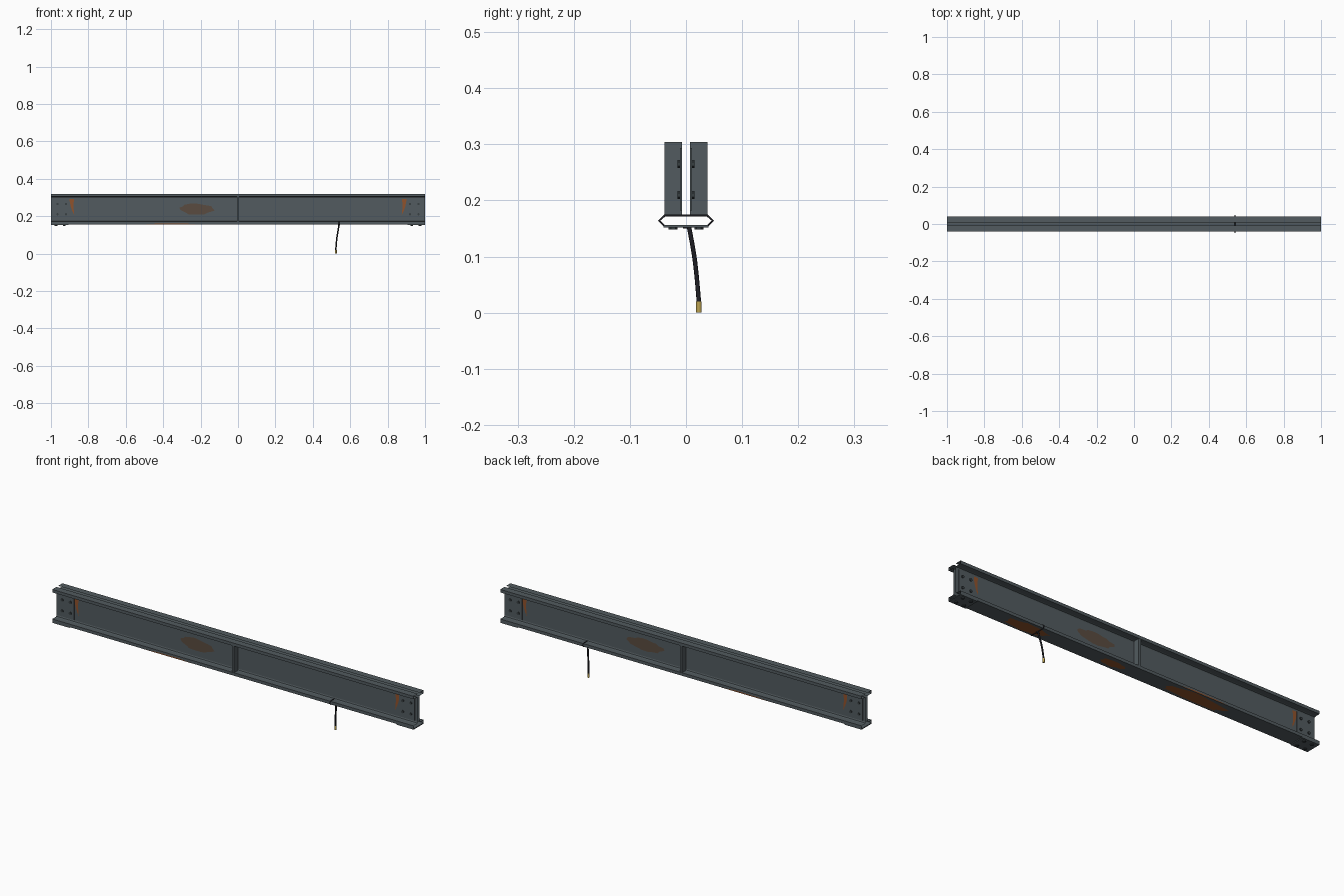
import bpy, bmesh, math, random
from mathutils import Vector

if "Cube" in bpy.data.objects:
    bpy.data.objects.remove(bpy.data.objects["Cube"])

random.seed(4)

def mat(name, c):
    m = bpy.data.materials.new(name)
    m.diffuse_color = (*c, 1)
    m.use_nodes = True
    m.node_tree.nodes["Principled BSDF"].inputs["Base Color"].default_value = m.diffuse_color
    return m

STEEL = mat("steel", (0.085, 0.105, 0.115))
DARK = mat("dark_bolt", (0.04, 0.05, 0.055))
RUST = mat("rust", (0.28, 0.085, 0.025))
STAIN = mat("rust_stain", (0.10, 0.07, 0.05))
RUBBER = mat("rubber", (0.015, 0.015, 0.02))
BRASS = mat("brass", (0.5, 0.36, 0.08))

def finish(name, bm, m):
    me = bpy.data.meshes.new(name)
    bm.to_mesh(me)
    bm.free()
    ob = bpy.data.objects.new(name, me)
    bpy.context.collection.objects.link(ob)
    me.materials.append(m)
    return ob

def box(name, lo, hi, m=STEEL):
    bm = bmesh.new()
    bmesh.ops.create_cube(bm, size=1)
    for v in bm.verts:
        v.co = Vector([(a + b) / 2 + c * (b - a) for a, b, c in zip(lo, hi, v.co)])
    return finish(name, bm, m)

def rod(name, p, q, r, sides, m):
    p, q = Vector(p), Vector(q)
    bm = bmesh.new()
    bmesh.ops.create_cone(bm, cap_ends=True, segments=sides, radius1=r, radius2=r, depth=(q - p).length)
    bm.transform((q - p).to_track_quat('Z', 'Y').to_matrix().to_4x4())
    bmesh.ops.translate(bm, verts=bm.verts, vec=(p + q) / 2)
    return finish(name, bm, m)

def patch(name, pts, m):
    bm = bmesh.new()
    bm.faces.new([bm.verts.new(p) for p in pts])
    return finish(name, bm, m)

def tube(name, pts, r, m, cyclic=False, kind='POLY'):
    cu = bpy.data.curves.new(name, 'CURVE')
    cu.dimensions = '3D'
    cu.bevel_depth, cu.bevel_resolution, cu.use_fill_caps = r, 2, True
    sp = cu.splines.new(kind)
    sp.points.add(len(pts) - 1)
    for s, p in zip(sp.points, pts):
        s.co = (*p, 1)
    sp.use_cyclic_u = cyclic
    if kind == 'NURBS':
        sp.order_u, sp.use_endpoint_u = 3, True
    ob = bpy.data.objects.new(name, cu)
    bpy.context.collection.objects.link(ob)
    cu.materials.append(m)
    return ob

def blob(cx, cz, rx, rz, n=22):
    out = []
    for i in range(n):
        a, k = math.tau * i / n, random.uniform(0.75, 1)
        out.append((cx + rx * k * math.cos(a), cz + rz * k * math.sin(a)))
    return out

# I-section shell, open at both ends and along the slot on top
W, F, B, BT, TB, T = 0.007, 0.04, 0.156, 0.171, 0.304, 0.319
half = [(W, T), (F, T), (F, TB), (W + 0.008, TB), (W + 0.002, TB - 0.002), (W, TB - 0.008),
        (W, BT + 0.008), (W + 0.002, BT + 0.002), (W + 0.008, BT), (F, BT), (F, B)]
prof = half + [(-y, z) for y, z in reversed(half)]
bm = bmesh.new()
ends = [[bm.verts.new((x, y, z)) for y, z in prof] for x in (-1, 1)]
for i in range(len(prof) - 1):
    bm.faces.new((ends[0][i], ends[0][i + 1], ends[1][i + 1], ends[1][i]))
bmesh.ops.recalc_face_normals(bm, faces=bm.faces)
finish("beam", bm, STEEL)

for s in (-1, 1):
    side = "front" if s < 0 else "back"
    # centre stiffener
    y0, y1 = sorted((s * W, s * 0.0385))
    box(f"{side}_stiffener", (-0.006, y0, BT), (0.006, y1, TB))
    for e in (-1, 1):
        end = "left" if e < 0 else "right"
        # bolted web plates
        x0, x1 = sorted((e * 0.90, e * 0.985))
        y0, y1 = sorted((s * W, s * 0.011))
        box(f"{side}_{end}_web_plate", (x0, y0, 0.182), (x1, y1, 0.293))
        for bx in (0.92, 0.965):
            for bz in (0.21, 0.265):
                rod(f"{side}_{end}_web_bolt", (e * bx, s * 0.010, bz), (e * bx, s * 0.0155, bz), 0.007, 6, DARK)
            # bolts under the end pads
            rod(f"{side}_{end}_pad_bolt", (e * bx + e * 0.008, s * 0.023, 0.153),
                (e * bx + e * 0.008, s * 0.023, 0.148), 0.008, 6, DARK)
        # rust streaks beside the plates
        streak = [(0.902, 0.292), (0.876, 0.292), (0.880, 0.26), (0.878, 0.23), (0.875, 0.206), (0.885, 0.225), (0.895, 0.255)]
        patch(f"{side}_{end}_rust_streak", [(e * x, s * (W + 0.0012), z) for x, z in streak], RUST)
    # web stain and rusted flange edge
    patch(f"{side}_web_stain", [(x, s * (W + 0.0012), z) for x, z in blob(s * 0.22, 0.238, 0.11, 0.032)], STAIN)
    patch(f"{side}_edge_rust", [(x, s * (F + 0.0008), z) for x, z in
                                ((-0.50, B), (-0.22, B), (-0.30, B + 0.006), (-0.42, B + 0.005))], RUST)

# end pads
for e in (-1, 1):
    x0, x1 = sorted((e * 0.905, e * 1.0))
    box("end_pad", (x0, -0.04, 0.152), (x1, 0.04, 0.1565))

# rust on the underside
for cx, rx, ry in ((0.60, 0.13, 0.036), (0.12, 0.07, 0.026), (-0.34, 0.20, 0.038)):
    patch("underside_rust", [(x, y, B - 0.0012) for x, y in blob(cx, 0, rx, ry)], RUST)

# cable tie round the lower flange, hanging cable and brass tip
tube("cable_loop", [(0.54, y, z) for y, z in ((-0.038, 0.173), (0.038, 0.173), (0.048, 0.164),
     (0.038, 0.154), (-0.038, 0.154), (-0.048, 0.164))], 0.002, RUBBER, True)
tube("hanging_cable", [(0.54, 0.005, 0.154), (0.535, 0.012, 0.12), (0.526, 0.019, 0.07), (0.523, 0.023, 0.018)],
     0.004, RUBBER, kind='NURBS')
rod("cable_knot", (0.54, 0.0, 0.150), (0.54, 0.0, 0.156), 0.005, 8, RUBBER)
rod("brass_tip", (0.523, 0.023, 0.0), (0.523, 0.023, 0.02), 0.005, 12, BRASS)
